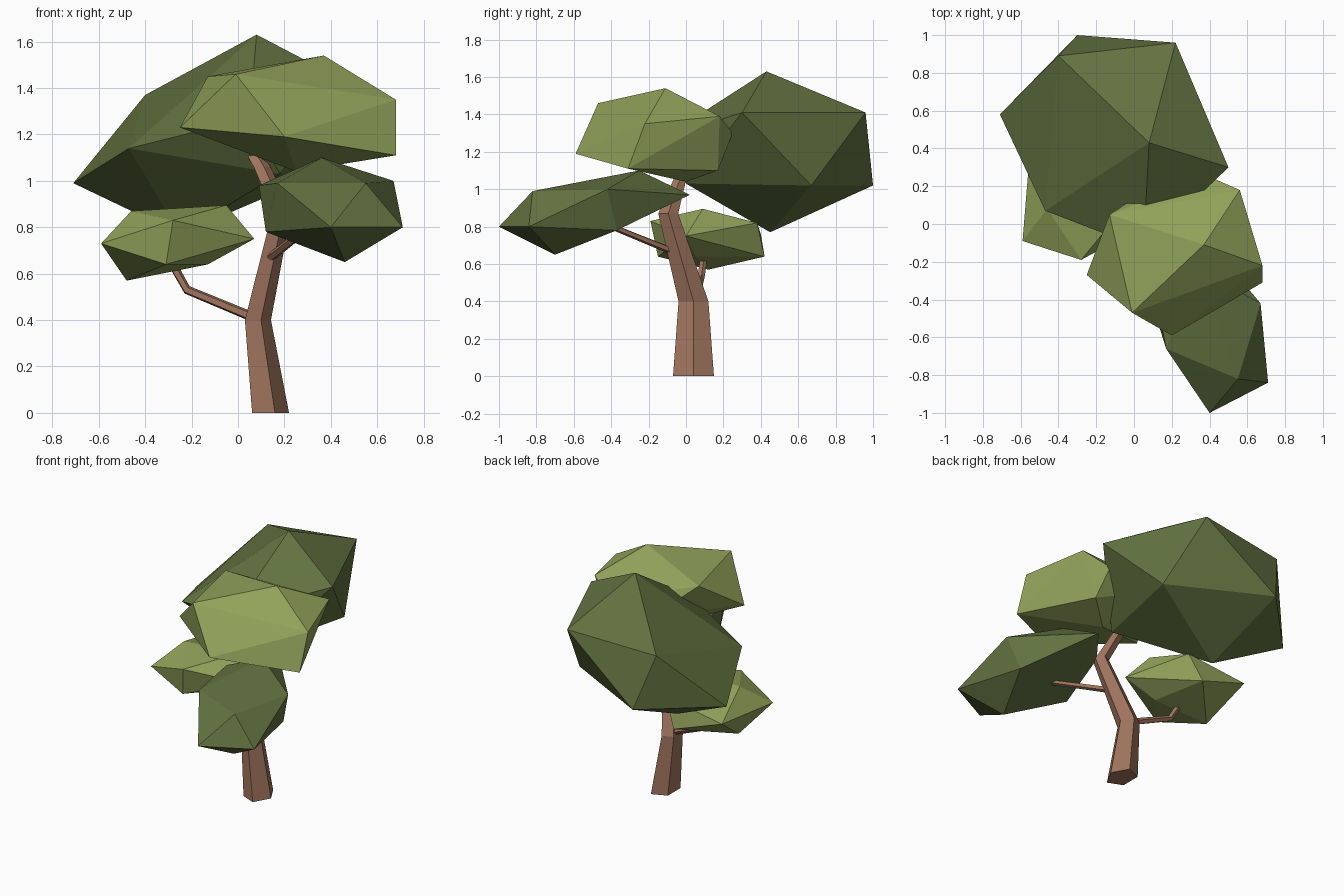
import bpy
import bmesh
import math
from mathutils import Vector

cube = bpy.data.objects.get("Cube")
if cube:
    bpy.data.objects.remove(cube, do_unlink=True)


def make_material(name, red, green, blue):
    material = bpy.data.materials.new(name)
    material.use_nodes = True
    colour = (red, green, blue, 1)
    material.diffuse_color = colour
    shader = next(n for n in material.node_tree.nodes if n.type == "BSDF_PRINCIPLED")
    shader.inputs["Base Color"].default_value = colour
    shader.inputs["Roughness"].default_value = 0.9
    return material


dark_leaf = make_material("dark_leaf_green", 0.122, 0.168, 0.051)
light_leaf = make_material("light_leaf_green", 0.288, 0.36, 0.102)
bark = make_material("bark_brown", 0.352, 0.178, 0.112)


def finish_object(name, mesh_builder, material):
    """Turn a bmesh into a flat shaded, single colour object."""
    bmesh.ops.recalc_face_normals(mesh_builder, faces=mesh_builder.faces[:])
    mesh = bpy.data.meshes.new(name)
    mesh_builder.to_mesh(mesh)
    mesh_builder.free()
    mesh.materials.append(material)
    part = bpy.data.objects.new(name, mesh)
    bpy.context.scene.collection.objects.link(part)
    return part


def make_foliage(name, material, corners):
    """Wrap a faceted leaf clump tightly around its corner points."""
    builder = bmesh.new()
    for corner in corners:
        builder.verts.new(corner)
    hull = bmesh.ops.convex_hull(builder, input=builder.verts[:])
    unused = [v for v in hull["geom_interior"] if isinstance(v, bmesh.types.BMVert)]
    bmesh.ops.delete(builder, geom=unused, context="VERTS")
    return finish_object(name, builder, material)


def make_limb(name, sections, sides=5, upright=True):
    """Loft a low-poly limb through (centre, first radius, second radius) sections."""
    builder = bmesh.new()
    centres = [Vector(section[0]) for section in sections]
    rings = []
    for index, (centre, first, second) in enumerate(sections):
        if upright:
            across, along = Vector((1, 0, 0)), Vector((0, 1, 0))
        else:
            before = centres[max(index - 1, 0)]
            after = centres[min(index + 1, len(centres) - 1)]
            direction = (after - before).normalized()
            across = direction.cross(Vector((0, 0, 1))).normalized()
            along = across.cross(direction)
        ring = []
        for side in range(sides):
            angle = math.tau * side / sides
            offset = across * first * math.cos(angle) + along * second * math.sin(angle)
            ring.append(builder.verts.new(centres[index] + offset))
        rings.append(ring)
    for lower, upper in zip(rings, rings[1:]):
        for side in range(sides):
            following = (side + 1) % sides
            builder.faces.new((lower[side], lower[following], upper[following], upper[side]))
    builder.faces.new(rings[0])
    builder.faces.new(rings[-1])
    return finish_object(name, builder, bark)


# Trunk, leaning forward and then bending back into the crown
make_limb("trunk", [
    ((0.132, 0.04, 0), 0.088, 0.115),
    ((0.08, 0.04, 0.4), 0.062, 0.084),
    ((0.185, -0.095, 0.87), 0.045, 0.056),
    ((0.1, -0.03, 1.06), 0.04, 0.035),
    ((0.04, 0.03, 1.16), 0.035, 0.03),
])

# Side branches carrying the two lower leaf clumps
make_limb("right_branch", [
    ((0.07, 0.05, 0.41), 0.022, 0.022),
    ((-0.22, 0.08, 0.53), 0.02, 0.02),
    ((-0.3, 0.1, 0.67), 0.02, 0.02),
], upright=False)
make_limb("front_branch", [
    ((0.12, -0.04, 0.655), 0.02, 0.02),
    ((0.32, -0.42, 0.81), 0.016, 0.016),
], upright=False)

# Large dark clump at the back
make_foliage("rear_crown", dark_leaf, [
    (0.08, 0.43, 1.63), (-0.4, 0.89, 1.37), (0.22, 0.96, 1.41),
    (0.5, 0.3, 1.41), (0.05, -0.13, 1.27), (-0.47, 0.07, 1.14),
    (-0.71, 0.58, 0.99), (-0.3, 1, 1.02), (0.33, 0.67, 1.02),
    (0.18, 0, 1.03), (-0.25, 0.45, 0.77),
])

# Light clump over the middle of the tree
make_foliage("middle_crown", light_leaf, [
    (0.37, -0.11, 1.54), (-0.01, -0.47, 1.46), (0.68, -0.22, 1.35),
    (0.68, -0.31, 1.11), (0.2, -0.59, 1.19), (-0.25, -0.27, 1.23),
    (-0.13, 0.05, 1.45), (0.56, 0.18, 1.39), (0.4, 0.25, 1.3),
    (0.45, 0.17, 1.1), (0.25, 0, 1.04), (0.1, 0.2, 1.25),
])

# Dark clump reaching out to the front
make_foliage("front_foliage", dark_leaf, [
    (0.4, -1, 0.8), (0.71, -0.84, 0.8), (0.55, -0.82, 0.99),
    (0.67, -0.42, 1), (0.46, -0.7, 0.65), (0.17, -0.66, 0.99),
    (0.12, -0.5, 0.78), (0.36, -0.25, 1.1), (0.09, -0.25, 0.98),
    (0.3, 0.02, 0.97), (0.6, -0.37, 0.78),
])

# Small light clump on the right branch
make_foliage("right_foliage", light_leaf, [
    (-0.59, -0.09, 0.73), (-0.28, -0.19, 0.83), (-0.05, 0.09, 0.895),
    (0.07, 0, 0.75), (-0.13, 0.05, 0.64), (-0.48, 0.12, 0.57),
    (-0.31, -0.15, 0.64), (-0.46, 0.08, 0.87), (-0.55, 0.4, 0.76),
    (-0.2, 0.42, 0.64), (-0.12, 0.38, 0.82),
])
